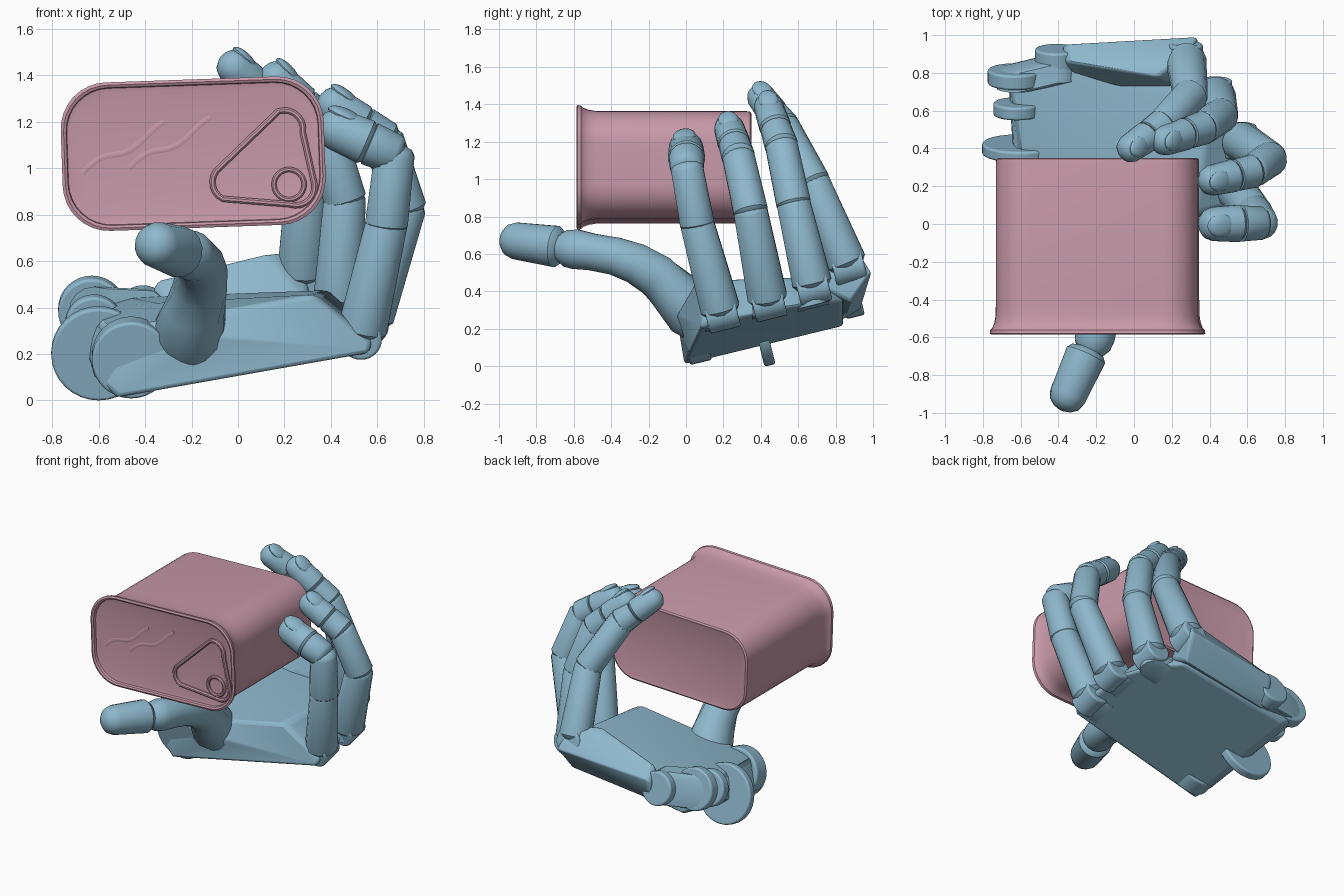
import bpy, bmesh, math
from mathutils import Vector, Matrix

if "Cube" in bpy.data.objects:
    bpy.data.objects.remove(bpy.data.objects["Cube"])


def material(name, rgb):
    m = bpy.data.materials.new(name)
    m.use_nodes = True
    m.diffuse_color = (*rgb, 1)
    m.node_tree.nodes["Principled BSDF"].inputs["Base Color"].default_value = (*rgb, 1)
    return m


BLUE = material("soft blue", (0.27, 0.48, 0.61))
PINK = material("dusty pink", (0.58, 0.32, 0.4))
made = []


def add(name, bm, mat, bevel=0):
    bmesh.ops.recalc_face_normals(bm, faces=bm.faces)
    me = bpy.data.meshes.new(name)
    bm.to_mesh(me)
    bm.free()
    me.materials.append(mat)
    ob = bpy.data.objects.new(name, me)
    bpy.context.collection.objects.link(ob)
    if bevel:
        mod = ob.modifiers.new("soft edges", "BEVEL")
        mod.width, mod.segments = bevel, 3
    made.append(ob)
    return ob


def loft(name, loops, mat, closed=False):
    """Skin a list of equal-length loops; cap the ends unless closed."""
    bm = bmesh.new()
    rows = [[bm.verts.new(p) for p in loop] for loop in loops]
    n = len(rows[0])
    pairs = list(zip(rows, rows[1:])) + ([(rows[-1], rows[0])] if closed else [])
    for a, b in pairs:
        for i in range(n):
            bm.faces.new((a[i], a[(i + 1) % n], b[(i + 1) % n], b[i]))
    if not closed:
        bm.faces.new(rows[0])
        bm.faces.new(rows[-1])
    return add(name, bm, mat)


def tube(name, stations, mat, sides=16, closed=False):
    """Round tube through (point, radius) stations."""
    pts = [Vector(p) for p, r in stations]
    n = len(pts)
    loops = []
    for i, (p, r) in enumerate(stations):
        if closed:
            d = pts[(i + 1) % n] - pts[i - 1]
        else:
            d = pts[min(i + 1, n - 1)] - pts[max(i - 1, 0)]
        d.normalize()
        ref = Vector((0, 1, 0)) if abs(d.y) < 0.75 else Vector((0, 0, 1))
        u = d.cross(ref).normalized()
        v = d.cross(u)
        loops.append([pts[i] + r * (u * math.cos(t) + v * math.sin(t))
                      for t in (math.tau * (k + 0.5) / sides for k in range(sides))])
    return loft(name, loops, mat, closed)


def segment(name, a, b, ra, rb, round_end=0.5):
    """Tapered finger bone with rounded ends."""
    a, b = Vector(a), Vector(b)
    d = (b - a).normalized()
    arc = [math.radians(t) for t in (80, 60, 35, 0)]
    start = [(a - d * ra * 0.4 * math.sin(t), ra * math.cos(t)) for t in arc]
    end = [(b + d * rb * round_end * math.sin(t), rb * math.cos(t)) for t in reversed(arc)]
    return tube(name, start + end, BLUE)


def hull(name, points, mat, bevel):
    bm = bmesh.new()
    for p in points:
        bm.verts.new(p)
    bmesh.ops.convex_hull(bm, input=bm.verts)
    bmesh.ops.dissolve_limit(bm, angle_limit=0.05, verts=bm.verts, edges=bm.edges)
    return add(name, bm, mat, bevel)


def disc(name, centre, radius, depth, axis, mat):
    bm = bmesh.new()
    rot = Vector((0, 0, 1)).rotation_difference(Vector(axis)).to_matrix().to_4x4()
    bmesh.ops.create_cone(bm, cap_ends=True, segments=32, radius1=radius, radius2=radius,
                          depth=depth, matrix=Matrix.Translation(centre) @ rot)
    return add(name, bm, mat, 0.012)


def nail(name, tip, along, facing, r):
    x = Vector(along).normalized()
    z = Vector(facing)
    z = (z - x * z.dot(x)).normalized()
    frame = Matrix((x, z.cross(x), z)).transposed().to_4x4()
    bm = bmesh.new()
    bmesh.ops.create_uvsphere(bm, u_segments=20, v_segments=10, radius=1)
    bm.transform(Matrix.Translation(Vector(tip) + z * r * 0.72 - x * r * 0.15) @ frame
                 @ Matrix.Diagonal((r * 0.8, r * 0.62, r * 0.28, 1)))
    add(name, bm, BLUE)


# --- Can: lofted rounded rectangles, slightly tilted
CAN = Matrix.Translation((-0.193, 0, 1.063)) @ Matrix.Rotation(math.radians(-2), 4, "Y")


def can_loop(y, inset):
    r = 0.2 - inset * 0.6
    w, h = 0.567 - inset - r, 0.32 - inset - r
    return [CAN @ Vector((sx * w + r * math.cos(math.radians(q + k * 11.25)), y,
                          sz * h + r * math.sin(math.radians(q + k * 11.25))))
            for q, sx, sz in ((0, 1, 1), (90, -1, 1), (180, -1, -1), (270, 1, -1))
            for k in range(9)]


loft("can", [can_loop(y, i) for y, i in (
    (-0.555, 0.045), (-0.56, 0.026), (-0.58, 0.023), (-0.586, 0.012), (-0.58, 0), (-0.562, 0.002),
    (-0.55, 0.014), (-0.52, 0.025), (-0.48, 0.031), (-0.4, 0.032), (0.325, 0.032), (0.343, 0.035),
    (0.35, 0.046), (0.345, 0.06))], PINK)

# Rounded triangular pull tab and its rivet ring
tab = []
for cx, cz, start in ((0.2, 1.17, -10), (-0.03, 0.94, 125), (0.25, 0.92, 250)):
    for k in range(8):
        t = math.radians(start + k * 17)
        tab.append(((cx + 0.08 * math.cos(t), -0.56, cz + 0.08 * math.sin(t)), 0.014))
tube("pull_tab", tab, PINK, 8, True)
tube("rivet_ring", [((0.22 + 0.065 * math.cos(t), -0.56, 0.93 + 0.065 * math.sin(t)), 0.012)
                    for t in (math.tau * k / 24 for k in range(24))], PINK, 8, True)

# Shallow embossed waves on the lid
for i in range(2):
    tube("lid_wave", [((-0.67 + i * 0.2 + 0.035 * k, -0.517,
                        0.98 + i * 0.02 + 0.02 * k + 0.02 * math.sin(k * 0.8)), 0.04)
                      for k in range(11)], PINK, 32)


# --- Palm: tilted slab following the plane of the back of the hand
def on_palm(x, y, h):
    return (x, y, 0.092 + 0.157 * x + 0.25 * y + h)


hull("palm", [on_palm(*p) for p in (
    (-0.52, -0.01, 0.0), (-0.62, 0.02, 0.1), (0.57, 0.08, 0), (0.55, 0.5, 0), (0.42, 0.72, 0),
    (0.28, 0.84, 0), (-0.56, 0.84, 0), (-0.67, 0.82, 0.08), (-0.63, 0.5, 0.22),
    (-0.55, -0.01, 0.3), (-0.1, -0.05, 0.2),
    (0.33, 0.05, 0.3), (0.58, 0.1, 0.05), (0.4, 0.6, 0.17), (0.2, 0.8, 0.12),
    (-0.35, 0.25, 0.32), (-0.5, 0.84, 0.22), (-0.66, 0.82, 0.2))], BLUE, 0.025)
hull("little_finger_palm_bar", [
    (-0.4, 0.84, 0.25), (-0.37, 0.93, 0.3), (-0.37, 0.95, 0.44), (-0.36, 0.86, 0.51),
    (-0.3, 0.74, 0.36),
    (0.3, 0.88, 0.34), (0.34, 0.99, 0.5), (0.29, 0.9, 0.65), (0.13, 0.78, 0.63),
    (0.3, 0.72, 0.42), (-0.1, 0.73, 0.45)], BLUE, 0.02)

# Wrist hinge plates and the outer link
AXIS = (0, 0.97, 0.24)
for c, r, d in (((-0.46, 0.04, 0.185), 0.17, 0.12), ((-0.6, 0.4, 0.203), 0.205, 0.06),
                ((-0.62, 0.61, 0.33), 0.125, 0.07), ((-0.63, 0.78, 0.39), 0.145, 0.08),
                ((-0.41, 0.88, 0.375), 0.115, 0.1)):
    disc("wrist_hinge", c, r, d, AXIS, BLUE)
hull("wrist_link", [(x + 0.11 * math.cos(t), y + s - 0.025 * math.sin(t), z + 0.11 * math.sin(t))
                    for x, y, z in ((-0.62, 0.77, 0.38), (-0.41, 0.82, 0.37))
                    for s in (-0.05, 0.05)
                    for t in (math.tau * k / 16 for k in range(16))], BLUE, 0)

# --- Fingers: base, two joints and tip, from the front of the hand to the back
fingers = {
    "index": (0.1, (0.53, 0.19, 0.28), (0.64, 0.06, 0.76), (0.675, 0.005, 1.06), (0.42, 0, 1.17)),
    "middle": (0.088, (0.56, 0.44, 0.34), (0.72, 0.345, 0.83), (0.63, 0.28, 1.12),
               (0.41, 0.23, 1.275)),
    "ring": (0.086, (0.43, 0.68, 0.42), (0.46, 0.575, 0.87), (0.37, 0.51, 1.18),
             (0.16, 0.44, 1.39)),
    "little": (0.084, (0.275, 0.87, 0.53), (0.3, 0.68, 0.98), (0.15, 0.52, 1.28),
               (-0.02, 0.4, 1.44)),
}
for name, (r, *joints) in fingers.items():
    base, j1, j2, tip = (Vector(p) for p in joints)
    split = j2.lerp(tip, 0.42)
    segment(name + "_lower", base.lerp(j1, 0.06), j1, 0.108, 0.092)
    segment(name + "_middle", j1, j2, 0.094, 0.088)
    segment(name + "_upper", j2, split, 0.09, r * 0.97, 0.1)
    segment(name + "_tip", split.lerp(tip, 0.12), tip, r, r * 0.92, 0.85)
    nail(name + "_nail", tip, tip - j2, (0.4, -0.15, 1), r)
    # Knuckle hinge and the tongue of the palm under it
    disc(name + "_knuckle", base, 0.09, 0.17, AXIS, BLUE)
    foot = Vector(on_palm(base.x - 0.02, base.y, 0.03))
    if name != "little":
        hull(name + "_tongue", [foot + Vector((0.085 * math.cos(t) - 0.1 * s, 0.085 * math.sin(t),
                                               h - 0.016 * s + 0.021 * math.sin(t)))
                                for t in (math.tau * k / 16 for k in range(16))
                                for s in (0, 1) for h in (-0.03, 0.03)], BLUE, 0)

# --- Thumb: swollen lower bone, then a separate tip
tube("thumb_lower", [
    ((-0.21, 0.12, 0.22), 0.13), ((-0.21, 0.03, 0.3), 0.155), ((-0.185, -0.06, 0.39), 0.133),
    ((-0.165, -0.16, 0.485), 0.118), ((-0.155, -0.27, 0.55), 0.111), ((-0.16, -0.38, 0.588), 0.103),
    ((-0.18, -0.5, 0.61), 0.1), ((-0.205, -0.59, 0.625), 0.108), ((-0.22, -0.64, 0.63), 0.1),
    ((-0.235, -0.68, 0.635), 0.07)], BLUE)
segment("thumb_tip", (-0.255, -0.695, 0.64), (-0.35, -0.91, 0.67), 0.112, 0.1, 0.85)
nail("thumb_nail", (-0.345, -0.9, 0.67), (-0.4, -0.9, 0.1), (-0.8, 0, -0.35), 0.1)

# --- Shading
bpy.ops.object.select_all(action="DESELECT")
for ob in made:
    ob.select_set(True)
bpy.context.view_layer.objects.active = made[0]
bpy.ops.object.shade_smooth_by_angle(angle=math.radians(35))
